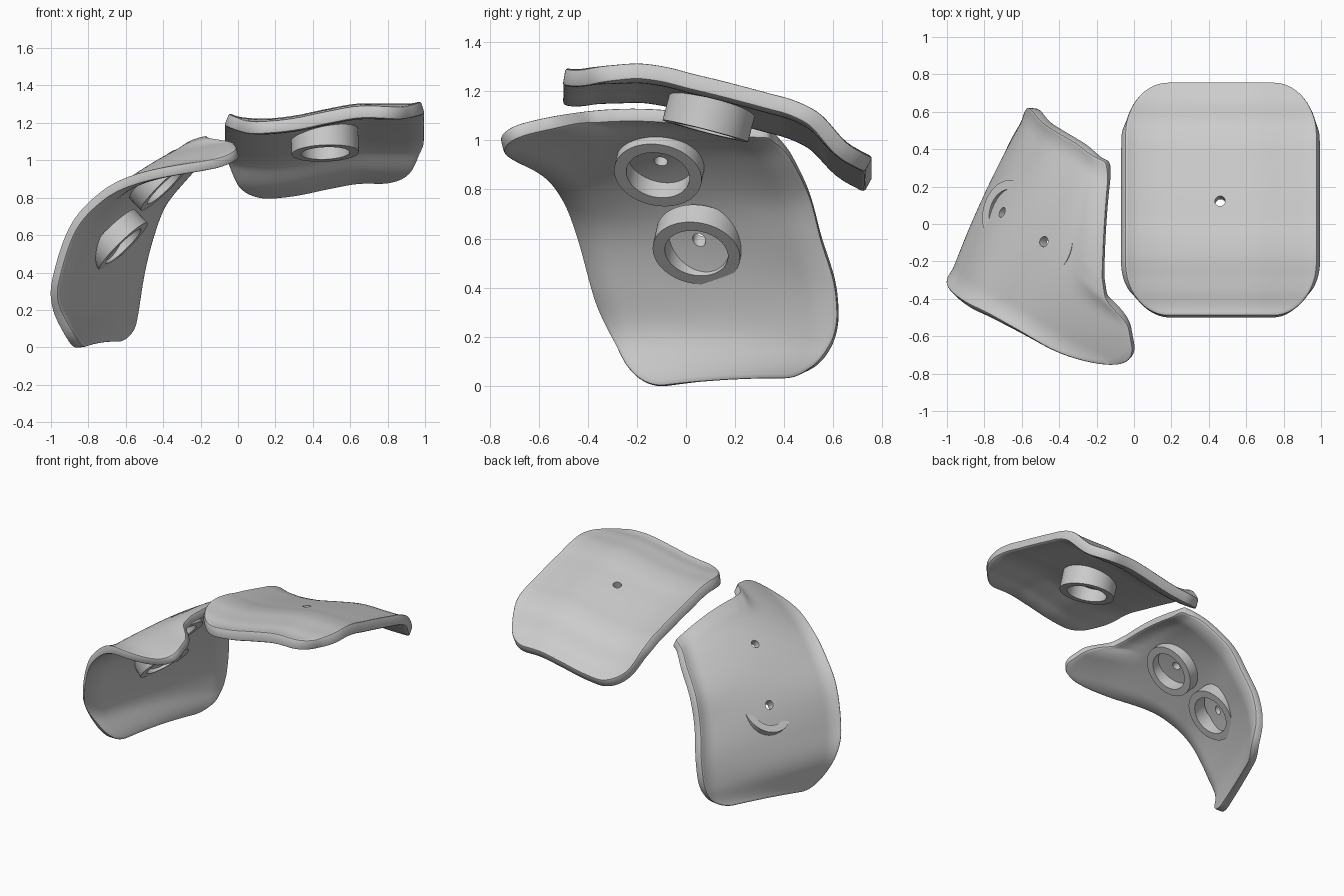
import bpy
import math
from mathutils import Vector

cube = bpy.data.objects.get("Cube")
if cube:
    bpy.data.objects.remove(cube, do_unlink=True)

grey = bpy.data.materials.new("light_grey")
grey.use_nodes = True
grey.diffuse_color = (0.6, 0.6, 0.6, 1)
grey.node_tree.nodes["Principled BSDF"].inputs["Base Color"].default_value = (0.6, 0.6, 0.6, 1)


def smooth(x, low, high):
    t = min(1, max(0, (x - low) / (high - low)))
    return t * t * (3 - 2 * t)


def spline(points, t):
    """Smooth curve through evenly spaced points, t from -1 to 1."""
    pts = [2 * points[0] - points[1], *points, 2 * points[-1] - points[-2]]
    pos = (t + 1) / 2 * (len(points) - 1)
    i = min(len(points) - 2, max(0, int(pos)))
    f = pos - i
    a, b, c, d = pts[i:i + 4]
    return b + f * 0.5 * (c - a + f * (2 * a - 5 * b + 4 * c - d + f * (3 * (b - c) + d - a)))


def lip(t, start):
    """Rise that steepens towards the rim."""
    return max(0, t - start) ** 2


def rounded(u, v, radius):
    """Pull the corners of the unit square in to round them."""
    m = max(abs(u), abs(v))
    if m < 1e-6:
        return u, v
    c = radius(u, v)
    q = Vector((abs(u) / m, abs(v) / m))
    k = 1 - c
    if min(q) <= k:
        return u, v
    s, qq = k * (q.x + q.y), q.length_squared
    t = (s + math.sqrt(max(0, s * s - qq * (2 * k * k - c * c)))) / qq
    t = 1 + (t - 1) * m * m
    return u * t, v * t


def finish(obj):
    obj.data.materials.clear()
    obj.data.materials.append(grey)
    bpy.ops.object.select_all(action='DESELECT')
    obj.select_set(True)
    bpy.context.view_layer.objects.active = obj
    for mod in list(obj.modifiers):
        bpy.ops.object.modifier_apply(modifier=mod.name)
    bpy.ops.object.shade_smooth_by_angle(angle=math.radians(35))


def new_object(name, verts, faces):
    mesh = bpy.data.meshes.new(name)
    mesh.from_pydata(verts, [], faces)
    mesh.update()
    obj = bpy.data.objects.new(name, mesh)
    bpy.context.collection.objects.link(obj)
    return obj


def socket_ring(name, point, axis, start, depth, outer=0.18, inner=0.13, n=64):
    """Open tube standing on the inner face of a plate."""
    profile = [(inner, -start), (outer, -start), (outer, -depth), (inner, -depth)]
    turn = axis.to_track_quat('Z', 'Y')
    verts = [point + turn @ Vector((r * math.cos(a), r * math.sin(a), z))
             for a in (math.tau * i / n for i in range(n)) for r, z in profile]
    faces = []
    for i in range(n):
        j = (i + 1) % n
        for k in range(4):
            l = (k + 1) % 4
            faces.append((4 * j + k, 4 * j + l, 4 * i + l, 4 * i + k))
    finish(new_object(name, verts, faces))


def plate(name, surface, radius, thickness, holes, axis, n=60):
    """Curved plate with rounded corners, drilled at each hole."""
    verts = []
    for j in range(n + 1):
        for i in range(n + 1):
            u, v = rounded(2 * i / n - 1, 2 * j / n - 1, radius)
            verts.append(surface(u, v))
    w = n + 1
    faces = [(j * w + i, j * w + i + 1, (j + 1) * w + i + 1, (j + 1) * w + i)
             for j in range(n) for i in range(n)]
    obj = new_object(name, verts, faces)
    solid = obj.modifiers.new("thickness", 'SOLIDIFY')
    solid.thickness = thickness
    solid.offset = -1
    bevel = obj.modifiers.new("soft_rim", 'BEVEL')
    bevel.width = 0.012
    bevel.segments = 2
    bevel.limit_method = 'ANGLE'
    bevel.angle_limit = math.radians(50)
    cutters = []
    for u, v in holes:
        bpy.ops.mesh.primitive_cylinder_add(vertices=24, radius=0.028, depth=0.4,
                                            location=surface(u, v))
        cutter = bpy.context.object
        cutter.rotation_euler = axis.to_track_quat('Z', 'Y').to_euler()
        cutter.hide_render = True
        cut = obj.modifiers.new("hole", 'BOOLEAN')
        cut.operation = 'DIFFERENCE'
        cut.solver = 'EXACT'
        cut.object = cutter
        cutters.append(cutter)
    bpy.context.view_layer.update()
    finish(obj)
    for cutter in cutters:
        bpy.data.objects.remove(cutter, do_unlink=True)


# Upper plate: gently rolling sheet that drops at the back, lipped on three sides
ACROSS = [-0.065, -0.08, -0.065, -0.03, 0, 0, 0]
ALONG = [1.27, 1.295, 1.3, 1.302, 1.287, 1.26, 1.235,
         1.208, 1.18, 1.15, 1.095, 0.99, 0.93]
UPPER_AXIS = Vector((-0.04, 0.25, 0.97)).normalized()


def upper(u, v):
    z = spline(ACROSS, u) + spline(ALONG, v) + lip(-v, 0.85) + 0.6 * lip(abs(u), 0.85)
    return Vector((0.465 + 0.512 * u, 0.135 + 0.625 * v, z))


UPPER_SPOT = (-0.01, -0.02)
plate("upper_plate", upper, lambda u, v: 0.45, 0.07, [UPPER_SPOT], UPPER_AXIS)
socket_ring("upper_socket", upper(*UPPER_SPOT), UPPER_AXIS, 0.04, 0.175)

# Side plate: swept between a front edge and a back edge, from low to high
FRONT = [Vector(p) for p in (
    (-.92, -.3, -.05), (-1, -.3, .2), (-.97, -.36, .42), (-.89, -.42, .64),
    (-.77, -.48, .785), (-.61, -.57, .89), (-.35, -.72, .96), (.03, -.91, 1))]
BACK = [Vector(p) for p in (
    (-.58, .6, .035), (-.57, .62, .2), (-.54, .61, .4), (-.49, .55, .6),
    (-.42, .5, .78), (-.3, .43, .93), (-.22, .37, 1.01), (-.14, .33, 1.05))]
SIDE_AXIS = Vector((-0.69, 0.15, 0.71)).normalized()


def side(u, v):
    p = spline(BACK, v).lerp(spline(FRONT, v), (u + 1) / 2)
    # Crown and trimmed notch along the upper edge
    p.z += 0.09 * (1 - u * u) * smooth(v, 0, 1)
    p.x -= 0.1 * smooth(-u, -0.45, -0.15) * (1 - max(0, -u)) * smooth(v, 0.65, 1)
    # Raised middle and flared rims
    flare = 0.75 * (lip(abs(u), 0.8) + lip(-v, 0.8))
    return p + SIDE_AXIS * (0.035 * (1 - u * u) - 0.015 + flare)


def side_radius(u, v):
    if u < 0 < v:
        return 0.04
    return 0.5 if u > 0 > v else 0.42


SIDE_SOCKETS = {"high": (0.06, 0.42), "low": (0.01, -0.14)}
plate("side_plate", side, side_radius, 0.055, SIDE_SOCKETS.values(), SIDE_AXIS)
for label, spot in SIDE_SOCKETS.items():
    socket_ring("side_socket_" + label, side(*spot), SIDE_AXIS, 0.035, 0.135)
